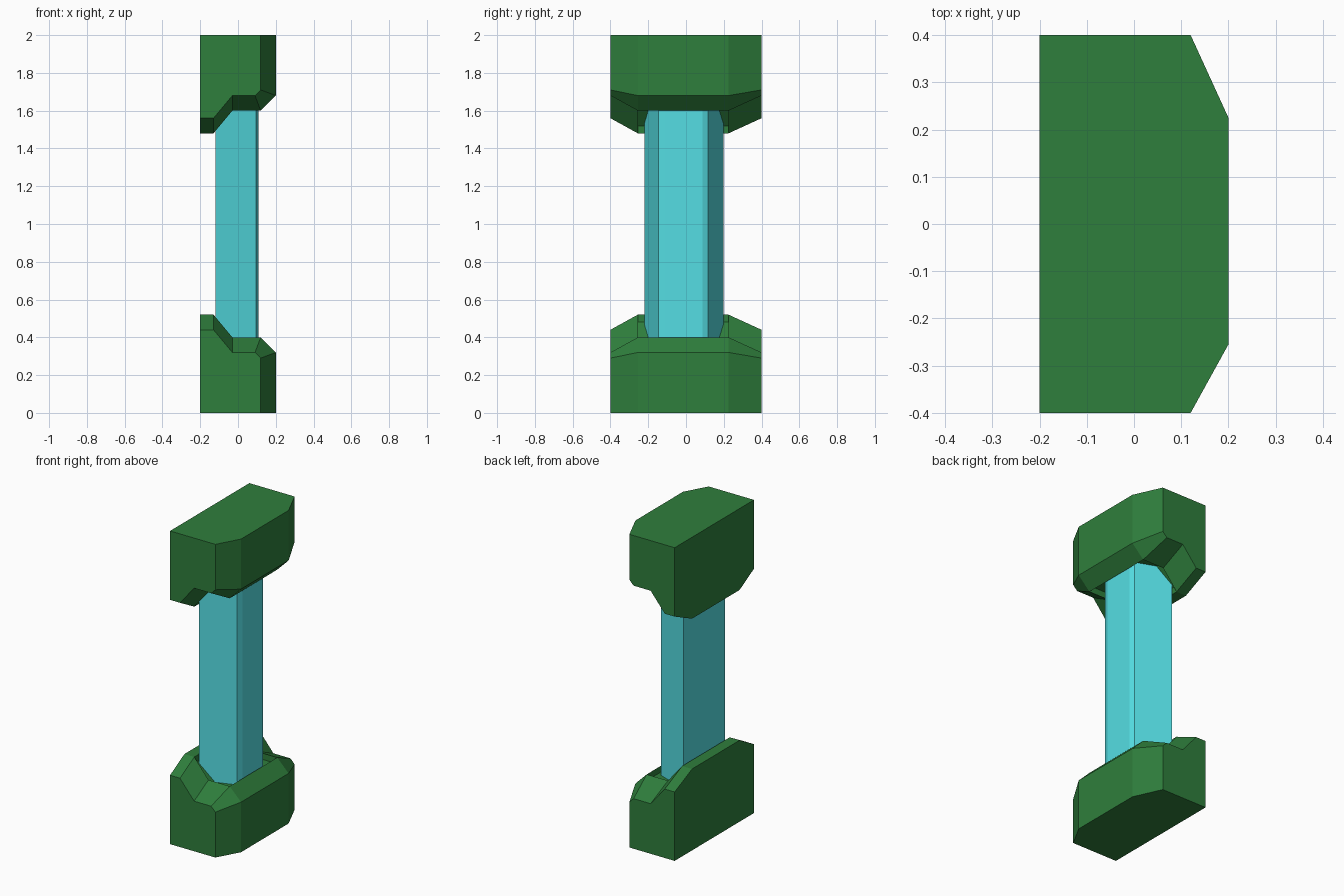
import bpy, bmesh

if "Cube" in bpy.data.objects:
    bpy.data.objects.remove(bpy.data.objects["Cube"])


def material(name, color):
    m = bpy.data.materials.new(name)
    m.diffuse_color = color
    m.use_nodes = True
    m.node_tree.nodes["Principled BSDF"].inputs["Base Color"].default_value = m.diffuse_color
    return m


def finish(bm, name, mat):
    bmesh.ops.remove_doubles(bm, verts=bm.verts, dist=1e-5)
    bmesh.ops.recalc_face_normals(bm, faces=bm.faces)
    mesh = bpy.data.meshes.new(name)
    bm.to_mesh(mesh)
    bm.free()
    mesh.materials.append(mat)
    obj = bpy.data.objects.new(name, mesh)
    bpy.context.collection.objects.link(obj)


green = material("green", (0.028, 0.209, 0.045, 1))
teal = material("teal", (0.09, 0.73, 0.77, 1))

# Block profiles (x, z): at the ends, at the shoulders, and the sunken pocket
END = [(-.2, 0), (-.2, .44), (-.13, .44), (-.03, .32), (.09, .32), (.12, .29), (.12, 0)]
SHOULDER = [(-.2, 0), (-.2, .52), (-.13, .52), (-.03, .40), (.12, .40), (.2, .32), (.2, 0)]
Y = [-.4, -.255, .225, .4]
DEPTH = .04


def block(name, flip):
    bm = bmesh.new()

    def ring(profile, y):
        return [bm.verts.new((x, y, 2 - z if flip else z)) for x, z in profile]

    def skin(a, b, closed):
        for i in range(len(a) if closed else len(a) - 1):
            j = (i + 1) % len(a)
            bm.faces.new((a[i], a[j], b[j], b[i]))

    e0, s0 = ring(END, Y[0]), ring(SHOULDER, Y[1])
    s1, e1 = ring(SHOULDER, Y[2]), ring(END, Y[3])
    f0, f1 = [ring([(x, z - DEPTH) for x, z in SHOULDER[2:5]], y) for y in Y[1:3]]

    # sloped ends
    skin(e0, s0, True)
    skin(s1, e1, True)
    bm.faces.new(e0)
    bm.faces.new(e1)
    # middle with the pocket around the column
    skin(s0[:3] + f0 + s0[4:], s1[:3] + f1 + s1[4:], True)
    skin(s0[2:5], f0, False)
    skin(s1[2:5], f1, False)
    finish(bm, name, green)


block("base_block", False)
block("top_block", True)

# Column: tapered section with two small front chamfers
SECTION = [(-.12, -.22), (.095, -.145), (.108, -.11), (.108, .088), (.095, .117), (-.12, .198)]
bm = bmesh.new()
face = bm.faces.new([bm.verts.new((x, y, .34)) for x, y in SECTION])
ext = bmesh.ops.extrude_face_region(bm, geom=[face], use_keep_orig=True)
top = [v for v in ext["geom"] if isinstance(v, bmesh.types.BMVert)]
bmesh.ops.translate(bm, verts=top, vec=(0, 0, 1.32))
finish(bm, "column", teal)
